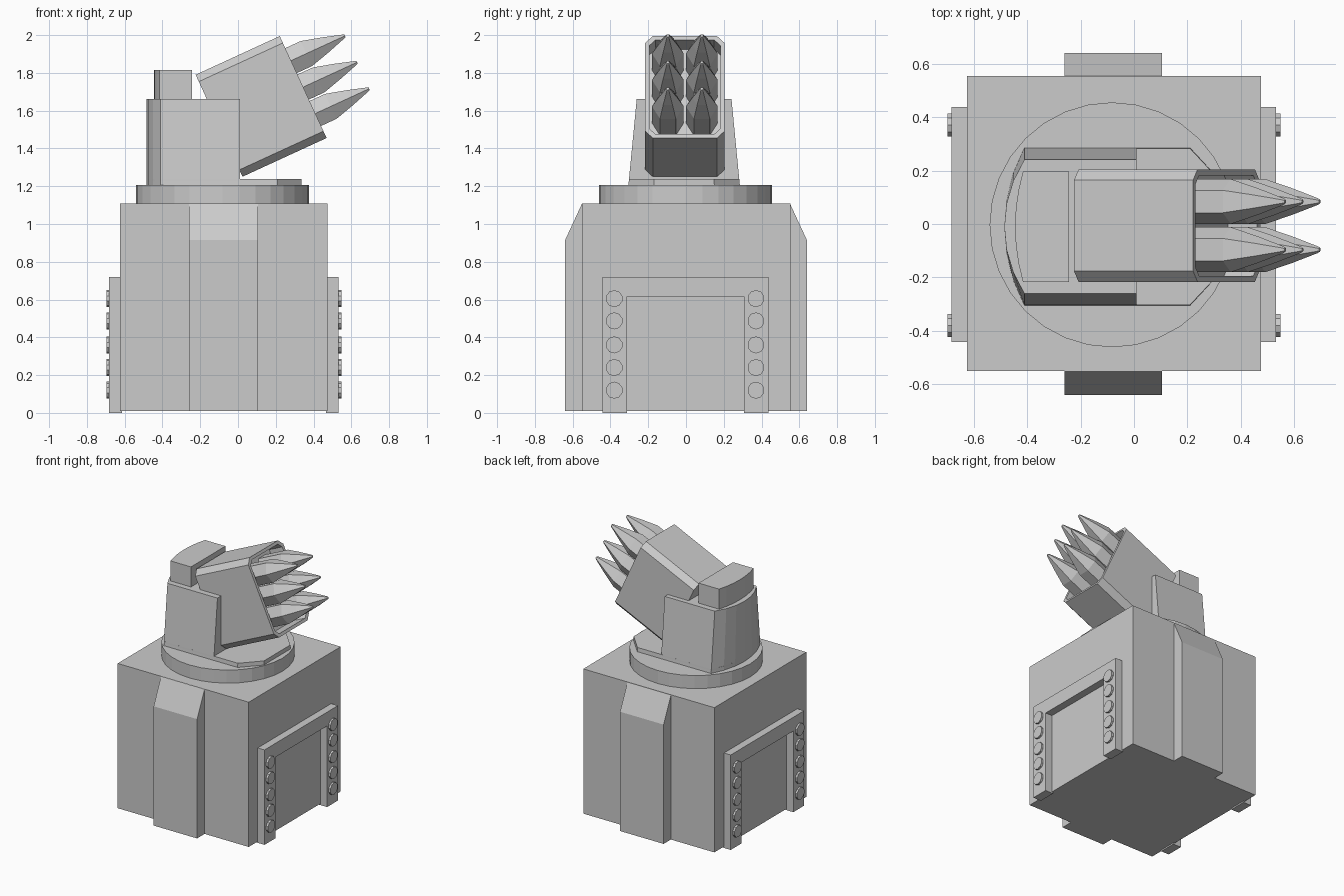
import bpy, bmesh, math
from mathutils import Matrix, Vector

if "Cube" in bpy.data.objects:
    bpy.data.objects.remove(bpy.data.objects["Cube"])

grey = bpy.data.materials.new("plain_grey")
grey.diffuse_color = (0.6, 0.6, 0.6, 1)
grey.use_nodes = True
grey.node_tree.nodes["Principled BSDF"].inputs["Base Color"].default_value = grey.diffuse_color
CX = -0.075                      # centre line of the body in x
TY = -0.01                       # centre line of the turret in y


def finish(name, bm, matrix=None):
    if matrix:
        bm.transform(matrix)
    bmesh.ops.recalc_face_normals(bm, faces=bm.faces)
    me = bpy.data.meshes.new(name)
    bm.to_mesh(me)
    bm.free()
    me.materials.append(grey)
    ob = bpy.data.objects.new(name, me)
    bpy.context.collection.objects.link(ob)
    return ob


def loft(name, rings, matrix=None):
    """Closed solid through a list of equal-length point rings."""
    bm = bmesh.new()
    vs = [[bm.verts.new(p) for p in r] for r in rings]
    n = len(vs[0])
    for a, b in zip(vs, vs[1:]):
        for i in range(n):
            j = (i + 1) % n
            bm.faces.new((a[i], a[j], b[j], b[i]))
    bm.faces.new(vs[0])
    bm.faces.new(vs[-1])
    return finish(name, bm, matrix)


def box(name, x0, x1, y0, y1, z0, z1):
    ring = [(x0, y0), (x1, y0), (x1, y1), (x0, y1)]
    return loft(name, [[(x, y, z) for x, y in ring] for z in (z0, z1)])


def cylinder(name, r, depth, n, matrix):
    pts = [(r * math.cos(2 * math.pi * i / n), r * math.sin(2 * math.pi * i / n)) for i in range(n)]
    return loft(name, [[(x, y, z) for x, y in pts] for z in (0, depth)], matrix)


# Main block
box("body", -0.625, 0.475, -0.55, 0.553, 0.01, 1.108)

# Buttresses with sloped tops on the front and back
for s, name in ((-1, "front_buttress"), (1, "back_buttress")):
    prof = [(0.5, 0.01), (0.64, 0.01), (0.64, 0.915), (0.551, 1.107), (0.5, 1.107)]
    loft(name, [[(x, s * y, z) for y, z in prof] for x in (-0.26, 0.105)])

# Door frames with rivets on the left and right
for s, name in ((1, "right"), (-1, "left")):
    prof = [(-0.442, 0), (-0.442, 0.72), (0.438, 0.72), (0.438, 0),
            (0.308, 0), (0.308, 0.615), (-0.312, 0.615), (-0.312, 0)]
    loft(name + "_door_frame", [[(CX + s * x, y, z) for y, z in prof] for x in (0.54, 0.607)])
    for y in (-0.38, 0.37):
        for z in (0.12, 0.24, 0.36, 0.487, 0.605):
            m = Matrix.Translation((CX + s * 0.6, y, z)) @ Matrix.Rotation(s * math.pi / 2, 4, 'Y')
            cylinder(name + "_rivet", 0.045, 0.022, 10, m)

# Turntable
cylinder("turntable", 0.458, 0.1, 32, Matrix.Translation((-0.082, -0.003, 1.107)))


def arc_back(x_edge, sag, half, steps=6):
    """Curved rear edge, from -y to +y."""
    R = (half * half + sag * sag) / (2 * sag)
    a = math.asin(half / R)
    return [(x_edge - sag + R - R * math.cos(-a + 2 * a * i / steps),
             R * math.sin(-a + 2 * a * i / steps)) for i in range(steps + 1)]


def plan(z, pts, scale=1):
    return [(x, TY + y * scale, z) for x, y in pts]


# Turret mount: floor plate, tapered housing and rear hump
floor = arc_back(-0.41, 0.075, 0.295) + [(0.21, 0.295), (0.335, 0.16), (0.335, -0.16), (0.21, -0.295)]
loft("turret_floor", [plan(1.2, floor), plan(1.238, floor, 0.99)])
shell = arc_back(-0.41, 0.075, 0.295) + [(0.01, 0.295), (0.01, -0.295)]
loft("turret_housing", [plan(1.205, shell), plan(1.663, shell, 0.85)])
hump = arc_back(-0.415, 0.03, 0.207) + [(-0.243, 0.207), (-0.243, -0.207)]
loft("rear_hump", [plan(1.65, hump), plan(1.815, hump)])

# Launcher box: local x runs along the tilted axis, origin at the mouth centre
TILT = Matrix.Translation((0.345, -0.006, 1.725)) @ Matrix.Rotation(math.radians(-24.7), 4, 'Y')


def octo(x, hy, hz, c):
    return [(x, y, z) for y, z in ((-hy + c, -hz), (hy - c, -hz), (hy, -hz + c), (hy, hz - c),
                                   (hy - c, hz), (-hy + c, hz), (-hy, hz - c), (-hy, -hz + c))]


loft("launcher_box", [octo(-0.49, 0.21, 0.297, 0.04), octo(0, 0.21, 0.297, 0.04),
                      octo(0, 0.188, 0.275, 0.033), octo(-0.12, 0.188, 0.275, 0.033)], TILT)

# Six hexagonal missiles
for row in (-0.154, 0, 0.154):
    for col in (-0.09, 0.09):
        rings = []
        for x, r in ((-0.13, 0.084), (0.09, 0.084), (0.2, 0.05), (0.305, 0.013), (0.314, 0.008)):
            rings.append([(x, col + r * math.cos(i * math.pi / 3), row + r * math.sin(i * math.pi / 3))
                          for i in range(6)])
        loft("missile", rings, TILT)
